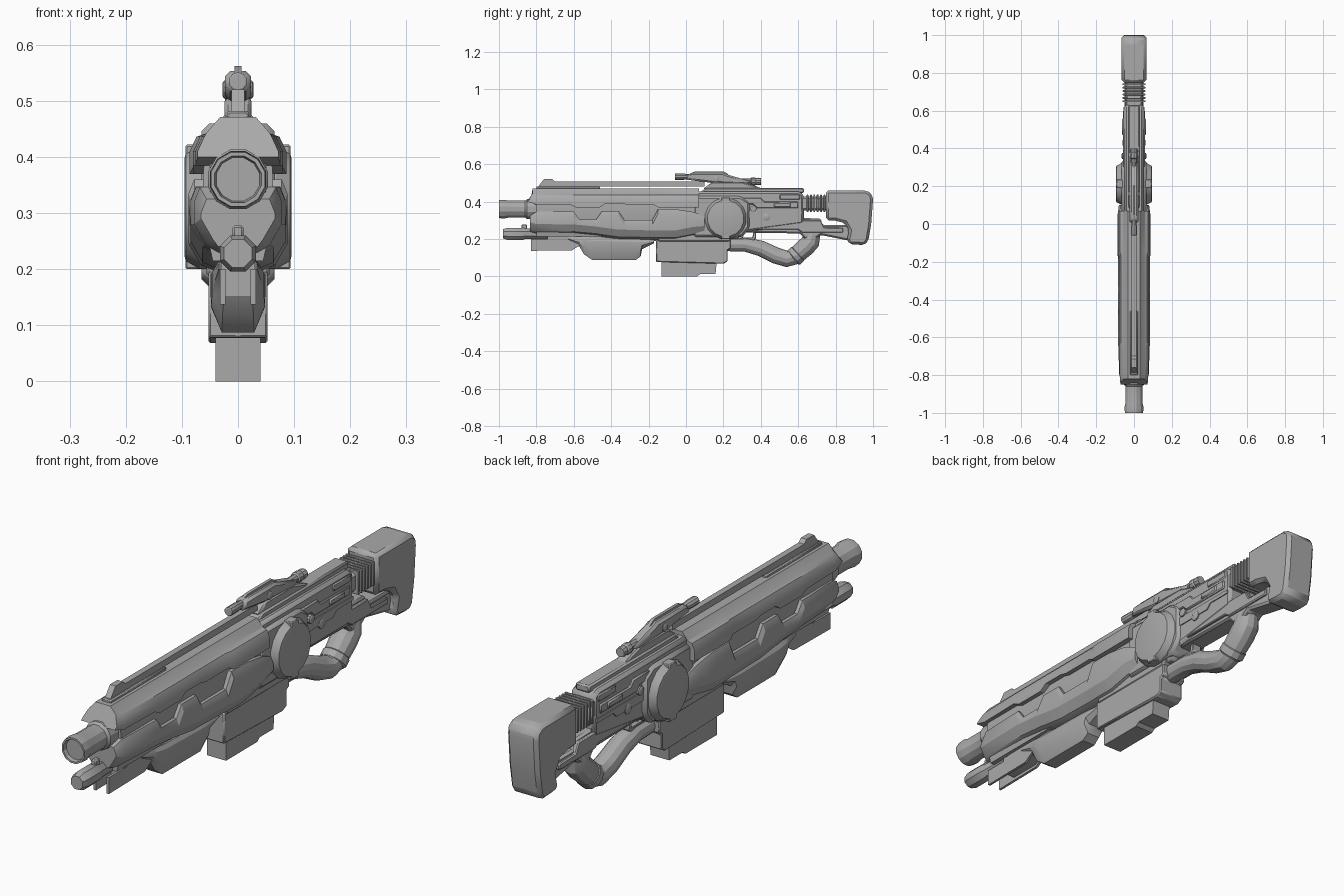
import bpy, bmesh
from math import sin, cos, pi, radians
from mathutils import Vector

grey = bpy.data.materials.new("dark_grey")
grey.diffuse_color = (.4, .4, .4, 1)


def finish(name, bm, bevel=0, segs=1):
    bmesh.ops.recalc_face_normals(bm, faces=bm.faces)
    me = bpy.data.meshes.new(name)
    bm.to_mesh(me)
    bm.free()
    me.materials.append(grey)
    ob = bpy.data.objects.new(name, me)
    bpy.context.collection.objects.link(ob)
    if bevel:
        m = ob.modifiers.new("bevel", 'BEVEL')
        m.width, m.segments, m.limit_method = bevel, segs, 'ANGLE'
    return ob


def skin(bm, rings):
    vs = [[bm.verts.new(p) for p in r] for r in rings]
    n = len(vs[0])
    for a, b in zip(vs, vs[1:]):
        for i in range(n):
            bm.faces.new((a[i], a[(i + 1) % n], b[(i + 1) % n], b[i]))
    bm.faces.new(vs[0])
    bm.faces.new(vs[-1])


def slab(name, pts, x1, x0=None, bevel=0.0, segs=1):
    """Side profile (y, z) extruded across x; with x0 given it is a mirrored pair of side plates."""
    bm = bmesh.new()
    spans = [(-x1, x1)] if x0 is None else [(x0, x1), (-x1, -x0)]
    for a, b in spans:
        skin(bm, [[(x, y, z) for y, z in pts] for x in (a, b)])
    return finish(name, bm, bevel, segs)


def rect(y0, y1, z0, z1):
    return [(y0, z0), (y1, z0), (y1, z1), (y0, z1)]


def loft(name, sections):
    """Sections (y, half outline of (x, z[, y shift])) mirrored across x and skinned along y."""
    bm = bmesh.new()
    rings = []
    for y, half in sections:
        h = [(p[0], y + (p[2] if len(p) > 2 else 0), p[1]) for p in half]
        rings.append(h + [(-p[0], p[1], p[2]) for p in reversed(h)])
    skin(bm, rings)
    return finish(name, bm)


def lathe(name, stations, z, n=12, y=None):
    """Stations (position, radius) around the y axis, or mirrored around x if y is given."""
    bm = bmesh.new()
    ang = [2 * pi * (i + .5) / n for i in range(n)]
    if y is None:
        skin(bm, [[(r * cos(a), p, z + r * sin(a)) for a in ang] for p, r in stations])
    else:
        for s in (1, -1):
            skin(bm, [[(s * p, y + r * cos(a), z + r * sin(a)) for a in ang] for p, r in stations])
    return finish(name, bm)


def sweep(name, path, n=12):
    """Tube along (y, z, radius) points in the centre plane."""
    bm = bmesh.new()
    rings = []
    for i, (y, z, r) in enumerate(path):
        a, b = path[max(i - 1, 0)], path[min(i + 1, len(path) - 1)]
        t = Vector((0, b[0] - a[0], b[1] - a[1])).normalized()
        nrm = Vector((0, -t.z, t.y))
        rings.append([Vector((0, y, z)) + nrm * r * sin(2 * pi * k / n)
                      + Vector((r * cos(2 * pi * k / n), 0, 0)) for k in range(n)])
    skin(bm, rings)
    return finish(name, bm)


# Barrels
lathe("main_barrel", [(-.985, .04), (-1, .043), (-1, .05), (-.97, .052), (-.95, .047), (-.86, .047),
                      (-.85, .055), (-.6, .055)], .36, 12)
lathe("lower_barrel", [(-.978, .027), (-.965, .031), (-.955, .035), (-.87, .035), (-.86, .03), (-.6, .03)], .228, 8)
slab("lower_barrel_sight", rect(-.88, -.85, .25, .278), .01, bevel=.004)

# Handguard: inner core, upper shell and notched lower shell
core = [(.03, .455), (.058, .42), (.062, .37), (.062, .29), (.045, .215)]
loft("handguard_core", [(-.80, core), (.1, core)])


def upper(y, zb, w=.08, f=0.0):
    return y, [(.032, .471, f), (.057, .442, f), (w - .012, .436, f * .8), (w, .41, f * .4), (w, zb), (.045, zb)]


loft("upper_shell", [upper(-.85, .40, .072, .03), upper(-.80, .385, .076), upper(-.62, .385),
                     upper(-.59, .37), upper(-.46, .37), upper(-.43, .39), upper(-.34, .39),
                     upper(-.31, .382), upper(-.17, .382), upper(-.15, .37, .086), upper(.07, .37, .086)])


def lower(y, zt, zb, w=.085):
    return y, [(.045, zt), (w - .01, zt), (w, zt - .025), (w, zb + .05), (w - .022, zb + .012), (.035, zb)]


loft("lower_shell", [lower(-.835, .325, .24, .066), lower(-.80, .346, .23, .078), lower(-.60, .346, .228),
                     lower(-.57, .305, .225), lower(-.48, .305, .217), lower(-.45, .348, .212),
                     lower(-.36, .348, .2), lower(-.33, .302, .2), lower(-.18, .302, .196),
                     lower(-.15, .36, .195, .088), lower(-.06, .36, .195, .088), lower(.04, .345, .215, .088),
                     lower(.1, .32, .22, .08)])
slab("muzzle_block", [(-.83, .3), (-.81, .42), (-.7, .42), (-.7, .24), (-.8, .24)], .05, bevel=.01)

# Top rail and front sight
slab("top_rail", [(-.80, .468), (-.76, .52), (-.715, .52), (-.70, .507), (.1, .507), (.1, .482),
                  (-.69, .482), (-.69, .468)], .012)
slab("top_rail_base", rect(-.80, -.46, .465, .482), .02, bevel=.004)

# Receiver
rec = [(.0, .20), (.28, .20), (.3, .235), (.63, .28), (.63, .44), (.6, .455), (.0, .455)]
slab("receiver", rec, .052, bevel=.012)
slab("receiver_shoulder", [(.04, .21), (.3, .21), (.34, .26), (.34, .40), (.29, .43), (.04, .43)], .066, bevel=.012)
slab("receiver_top", [(.06, .44), (.11, .474), (.63, .474), (.63, .445)], .03, bevel=.006)
slab("receiver_lower_plate", [(-.15, .185), (.23, .185), (.27, .225), (.0, .24), (-.15, .22)], .056, bevel=.006)
slab("side_rail", [(.3, .385), (.36, .385), (.38, .365), (.6, .365), (.6, .40), (.42, .40), (.40, .42), (.3, .42)],
     .059, .04, .004)
slab("side_bolt", rect(.47, .56, .37, .395), .064, .04, .005)
slab("side_strip", [(.3, .315), (.5, .315), (.52, .335), (.62, .335), (.62, .35), (.3, .35)], .056, .04)
slab("rear_top_block", rect(.5, .61, .41, .44), .056, .03, .005)
lathe("pivot_pin", [(.04, .02), (.057, .02), (.06, .014)], .318, 10, y=.43)
lathe("charging_knob", [(.04, .017), (.062, .017), (.065, .012)], .362, 10, y=.36)

# Large side discs
lathe("side_disc", [(.03, .112), (.068, .112), (.093, .098), (.095, .09)], .31, 16, y=.212)
for i, z in enumerate((.375, .2)):
    slab("disc_clamp_%d" % i, rect(.19, .235, z, z + .047), .094, .05, .003)

# Stock with ribbed buffer and lower arm
slab("stock", [(.748, .46), (.965, .46), (.995, .44), (1, .41), (.99, .28), (.975, .19), (.955, .168), (.875, .172),
               (.86, .195), (.872, .245), (.85, .285), (.80, .298), (.748, .30)], .065, bevel=.022)
slab("buffer_block", rect(.6, .78, .352, .428), .048, bevel=.012)
for i in range(6):
    y = .645 + i * .018
    slab("buffer_rib_%d" % i, rect(y, y + .01, .345, .437), .06, bevel=.002)
slab("stock_arm", [(.28, .235), (.61, .23), (.635, .2), (.69, .2), (.72, .222), (.88, .19), (.88, .275), (.73, .275),
                   (.72, .31), (.28, .32)], .04, bevel=.008)
slab("stock_arm_panel", [(.37, .25), (.6, .25), (.62, .235), (.84, .235), (.84, .26), (.74, .262), (.72, .30),
                         (.37, .30)], .05, .03, .004)

# Grip loop and trigger
sweep("grip_front", [(.2, .172, .036), (.32, .17, .038), (.40, .15, .042), (.48, .112, .044), (.54, .094, .044),
                     (.585, .108, .044), (.61, .13, .043)])
sweep("grip_collar", [(.572, .098, .044), (.577, .102, .05), (.597, .120, .05), (.602, .125, .044)])
sweep("grip_rear", [(.6, .122, .047), (.64, .158, .05), (.665, .185, .05), (.68, .24, .04)])
slab("trigger_guard", [(.24, .19), (.36, .19), (.375, .205), (.375, .235), (.36, .235), (.355, .208), (.24, .208)],
     .02, bevel=.003)
slab("trigger", [(.29, .24), (.315, .24), (.305, .21), (.315, .195), (.3, .195)], .007)

# Magazine
slab("magazine_well", [(-.16, .078), (.2, .068), (.222, .08), (.222, .14), (.238, .15), (.238, .195), (-.16, .195)],
     .053, bevel=.004)
slab("magazine", [(-.13, 0), (.06, 0), (.075, .012), (.158, .012), (.165, .09), (-.13, .09)], .04)

# Underbarrel rail and fore pod
slab("underbarrel_plate", [(-.83, .137), (-.61, .14), (-.57, .165), (-.16, .195), (-.16, .24), (-.7, .24), (-.72, .2),
                           (-.83, .2)], .032, .022)
slab("underbarrel_block", [(-.74, .15), (-.61, .15), (-.57, .17), (-.16, .19), (-.16, .22), (-.74, .24)], .03)


def pod(y, zt, zb, w):
    return y, [(w * .8, zt), (w, zt - .015), (w, zb + (zt - zb) * .4), (w * .6, zb)]


loft("fore_pod", [pod(-.63, .225, .185, .034), pod(-.57, .215, .16, .04), pod(-.545, .21, .118, .046),
                  pod(-.50, .205, .087, .048), pod(-.27, .2, .087, .048), pod(-.242, .2, .108, .046),
                  pod(-.235, .2, .145, .045), pod(-.17, .2, .178, .04)])

# Scope
slab("scope_base", [(.09, .468), (.14, .505), (.3, .505), (.37, .485), (.41, .468)], .024, bevel=.006)
slab("scope_body", [(.0, .518), (.14, .50), (.31, .492), (.35, .508), (.22, .545), (.2, .553), (.02, .553)],
     .023, bevel=.009)
slab("scope_ridge", [(.02, .55), (.05, .562), (.2, .562), (.23, .545)], .006)
lathe("scope_front_tube", [(-.06, .014), (-.058, .017), (-.01, .017), (-.005, .015), (.05, .015)], .534, 10)
lathe("scope_eyepiece", [(.28, .015), (.345, .016), (.35, .021), (.37, .021), (.375, .018), (.385, .02), (.4, .018)],
      .508, 10)
lathe("scope_knob", [(.015, .016), (.025, .016), (.028, .011)], .52, 10, y=.16)

# Shading: smooth curves, sharp edges kept
bpy.ops.object.select_all(action='SELECT')
bpy.context.view_layer.objects.active = bpy.data.objects["receiver"]
bpy.ops.object.shade_smooth_by_angle(angle=radians(28))
